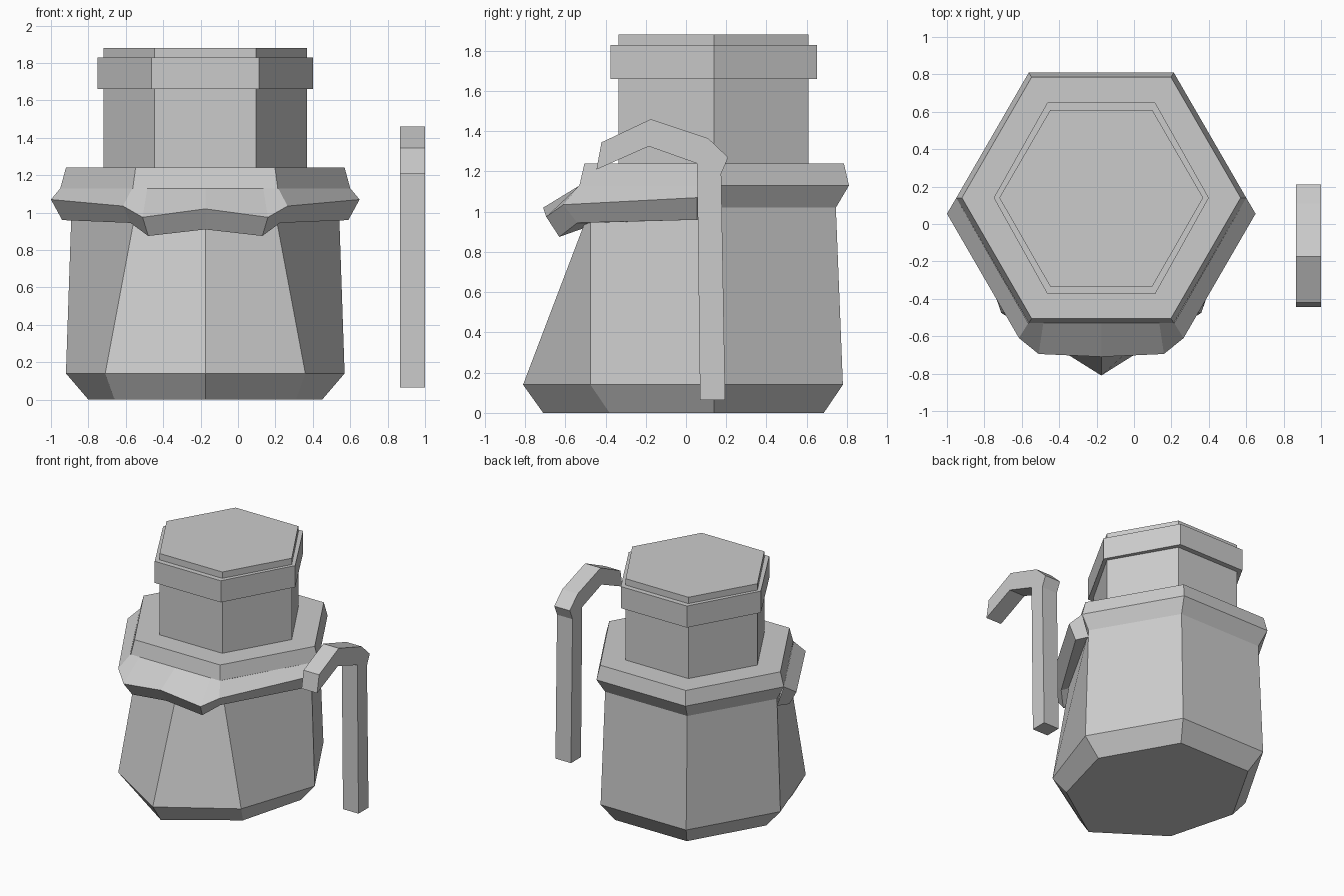
import bpy, bmesh

if "Cube" in bpy.data.objects:
    bpy.data.objects.remove(bpy.data.objects["Cube"])

CX, CY = -0.175, 0.14   # centre of the hexagonal body


def make_object(name, build):
    bm = bmesh.new()
    build(bm)
    bmesh.ops.recalc_face_normals(bm, faces=bm.faces[:])
    mesh = bpy.data.meshes.new(name)
    bm.to_mesh(mesh)
    bm.free()
    obj = bpy.data.objects.new(name, mesh)
    bpy.context.collection.objects.link(obj)
    return obj


def ring(rx, back, front, z, fx=None, tip=None):
    """Hexagon-like ring of seven points, with a middle point in front."""
    hx = rx / 2
    fx = hx if fx is None else fx
    tip = front if tip is None else tip
    pts = [(rx, CY), (hx, back), (-hx, back), (-rx, CY),
           (-fx, front), (0, tip), (fx, front)]
    return [(CX + x, y, z) for x, y in pts]


def loft(bm, rows, closed=True, wrap=False):
    vs = [[bm.verts.new(p) for p in r] for r in rows]
    pairs = list(zip(vs, vs[1:])) + ([(vs[-1], vs[0])] if wrap else [])
    n = len(rows[0])
    for a, b in pairs:
        for i in range(n if closed else n - 1):
            j = (i + 1) % n
            bm.faces.new((a[i], a[j], b[j], b[i]))
    return vs


# Body, collar and neck in one skin
def body(bm):
    vs = loft(bm, [
        ring(0.625, 0.685, -0.38, 0.0, 0.485, -0.71),
        ring(0.745, 0.78, -0.475, 0.14, 0.535, -0.81),
        ring(0.715, 0.745, -0.475, 1.02, 0.37),
        ring(0.775, 0.81, -0.53, 1.13),
        ring(0.745, 0.785, -0.505, 1.24),
        ring(0.545, 0.61, -0.335, 1.24),
        ring(0.545, 0.61, -0.335, 1.88)])
    bm.faces.new(vs[0])
    bm.faces.new(vs[-1])


make_object("body", body)


# Band around the top of the neck
def band(bm):
    loft(bm, [ring(0.575, 0.65, -0.375, 1.66),
              ring(0.575, 0.65, -0.375, 1.83),
              ring(0.545, 0.61, -0.335, 1.83),
              ring(0.545, 0.61, -0.335, 1.66)], wrap=True)


make_object("neck_band", band)


# Scarf flap wrapped around the front, mirrored about the body centre
def scarf(bm):
    half_rows = [
        [(0.775, 0.14, 1.13), (0.39, -0.53, 1.13), (0.31, -0.53, 1.13), (0, -0.53, 1.13)],
        [(0.825, 0.055, 1.07), (0.44, -0.61, 1.035), (0.335, -0.695, 0.975), (0, -0.71, 1.02)],
        [(0.765, 0.055, 0.96), (0.40, -0.54, 0.945), (0.305, -0.63, 0.875), (0, -0.64, 0.91)],
        [(0.715, 0.14, 0.965), (0.37, -0.475, 0.945), (0.3, -0.475, 0.93), (0, -0.475, 0.93)]]
    rows = [[(CX + x, y, z) for x, y, z in h] +
            [(CX - x, y, z) for x, y, z in h[-2::-1]] for h in half_rows]
    vs = loft(bm, rows, closed=False)
    for end in (0, -1):
        bm.faces.new([r[end] for r in vs])


make_object("scarf", scarf)


# Bent arm beside the body, a side profile given thickness along x
def arm(bm):
    profile = [(0.07, 0.065), (0.195, 0.065), (0.175, 1.19), (0.21, 1.27),
               (0.11, 1.365), (-0.175, 1.46), (-0.42, 1.345),
               (-0.445, 1.21), (-0.185, 1.325), (0.055, 1.24)]
    vs = loft(bm, [[(x, y, z) for y, z in profile] for x in (0.865, 1.0)])
    for v in vs:
        bm.faces.new(v)


make_object("bent_arm", arm)
